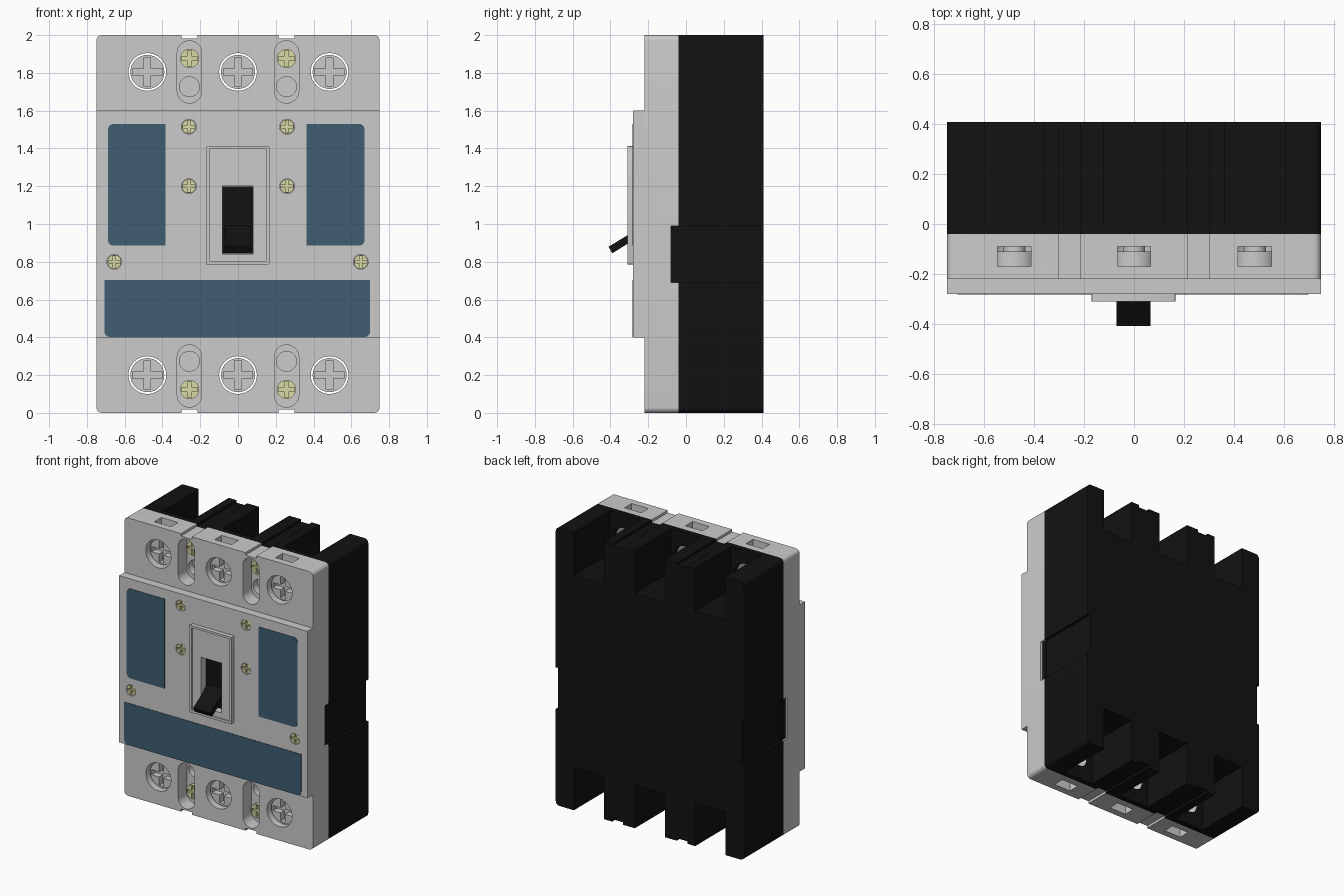
import bpy, bmesh, math

if "Cube" in bpy.data.objects:
    bpy.data.objects.remove(bpy.data.objects["Cube"])


def material(name, rgb):
    m = bpy.data.materials.new(name)
    m.diffuse_color = (*rgb, 1)
    m.use_nodes = True
    m.node_tree.nodes["Principled BSDF"].inputs["Base Color"].default_value = m.diffuse_color
    return m


BLACK = material("black_plastic", (0.006, 0.006, 0.006))
BLUE = material("blue_label", (0.05, 0.11, 0.165))
BRASS = material("pale_brass", (0.7, 0.7, 0.38))


def rrect(x0, x1, z0, z1, r=0, seg=6):
    """Rounded rectangle outline; r is one radius or four (TR, TL, BL, BR)."""
    radii = r if isinstance(r, tuple) else (r,) * 4
    corners = [(x1, z1, -1, -1), (x0, z1, 1, -1), (x0, z0, 1, 1), (x1, z0, -1, 1)]
    pts = []
    for i, ((x, z, sx, sz), q) in enumerate(zip(corners, radii)):
        if q == 0:
            pts.append((x, z))
            continue
        for k in range(seg + 1):
            a = math.pi / 2 * (i + k / seg)
            pts.append((x + sx * q + q * math.cos(a), z + sz * q + q * math.sin(a)))
    return pts


def circle(x, z, r, n=32):
    return [(x + r * math.cos(2 * math.pi * i / n), z + r * math.sin(2 * math.pi * i / n))
            for i in range(n)]


def prism(name, pts, a, b, mat=None, axis="y"):
    """Extrude an outline from a to b along y (xz outline) or x (yz outline)."""
    bm = bmesh.new()
    vs = [bm.verts.new((p, a, q) if axis == "y" else (a, p, q)) for p, q in pts]
    f = bm.faces.new(vs)
    ext = bmesh.ops.extrude_face_region(bm, geom=[f])["geom"]
    d = (0, b - a, 0) if axis == "y" else (b - a, 0, 0)
    bmesh.ops.translate(bm, vec=d, verts=[v for v in ext if isinstance(v, bmesh.types.BMVert)])
    bmesh.ops.recalc_face_normals(bm, faces=bm.faces)
    me = bpy.data.meshes.new(name)
    bm.to_mesh(me)
    bm.free()
    ob = bpy.data.objects.new(name, me)
    bpy.context.collection.objects.link(ob)
    if mat:
        me.materials.append(mat)
    return ob


def cut(ob, pts, a, b):
    """Subtract a prism along y from an object."""
    c = prism("cutter", pts, a, b)
    c.hide_render = True
    m = ob.modifiers.new("cut", "BOOLEAN")
    m.operation, m.solver, m.object = "DIFFERENCE", "EXACT", c
    bpy.context.view_layer.objects.active = ob
    bpy.ops.object.modifier_apply(modifier=m.name)
    bpy.data.objects.remove(c, do_unlink=True)


def screw(name, x, z, r, front, back, mat=None):
    """Round head with a cross recess."""
    s = prism(name, circle(x, z, r), front, back, mat)
    L, w = r * 0.86, r * 0.2
    cross = [(w, w), (w, L), (-w, L), (-w, w), (-L, w), (-L, -w),
             (-w, -w), (-w, -L), (w, -L), (w, -w), (L, -w), (L, w)]
    cut(s, [(x + p, z + q) for p, q in cross], front - 0.05, front + (back - front) * 0.6)
    return s


POLES = (-0.48, 0.0, 0.485)
ROWS = ((1.805, 1), (0.2, -1))      # terminal row height, direction to nearest end


def end_range(z_in, z_out, s):
    """Z range measured from the top end, mirrored to the bottom for s = -1."""
    return (z_in, z_out) if s > 0 else (2 - z_out, 2 - z_in)


# Main bodies
base = prism("base_housing", rrect(-0.75, 0.75, 0, 2, 0.03), -0.04, 0.41, BLACK)
cover = prism("front_cover", rrect(-0.75, 0.75, 0, 2, 0.03), -0.22, -0.04)
raised = prism("raised_cover", rrect(-0.75, 0.75, 0.4, 1.6), -0.28, -0.22)

for z, s in ROWS:
    for x in POLES:
        # Terminal bay, screw hole and wire-access pocket
        cut(base, rrect(x - 0.12, x + 0.12, *end_range(1.69, 2.1, s)), 0.0, 0.5)
        cut(base, circle(x, z, 0.1), -0.1, 0.05)
        cut(cover, circle(x, z, 0.1), -0.3, 0.0)
        cut(cover, rrect(x - 0.067, x + 0.067, *end_range(1.85, 2.1, s)), -0.17, -0.09)
        screw("terminal_screw", x, z, 0.09, -0.185, -0.11)
        prism("terminal_screw_shaft", circle(x, z, 0.045), -0.11, -0.02)
    for sx in (-1, 1):
        x = 0.257 * sx
        # End notches, screw recess with its blind hole, and cover screw
        notch = rrect(x - 0.043, x + 0.043, *end_range(1.982, 2.1, s))
        cut(base, notch, -0.1, 0.5)
        cut(cover, notch, -0.3, 0.0)
        lo, hi = end_range(1.64, 1.97, s)
        cut(cover, rrect(x - 0.065, x + 0.065, lo, hi, 0.0649, 8), -0.3, -0.12)
        cut(cover, circle(x, 1 + 0.727 * s, 0.053), -0.15, -0.07)
        screw("cover_screw", x, 1 + 0.876 * s, 0.05, -0.15, -0.12, BRASS)

# Side channels with forward black tabs
for sx in (-1, 1):
    side = lambda a, b: rrect(min(a * sx, b * sx), max(a * sx, b * sx), 0.69, 0.99)
    cut(base, side(0.73, 0.8), -0.1, 0.5)
    cut(cover, side(0.68, 0.8), -0.08, 0.0)
    prism("side_tab", side(0.68, 0.735), -0.08, -0.04, BLACK)

# Small front screws
for x, z in ((-0.26, 1.515), (0.26, 1.515), (-0.26, 1.2), (0.26, 1.2), (-0.655, 0.8), (0.65, 0.8)):
    cut(raised, circle(x, z, 0.039), -0.3, -0.25)
    screw("front_screw", x, z, 0.037, -0.278, -0.25, BRASS)

# Handle surround and slot
surround = prism("handle_surround", rrect(-0.17, 0.166, 0.785, 1.412, 0.008, 2), -0.31, -0.28)
cut(surround, rrect(-0.152, 0.15, 0.803, 1.396), -0.35, -0.302)
slot = rrect(-0.082, 0.08, 0.842, 1.2)
cut(surround, slot, -0.35, -0.2)
cut(raised, slot, -0.35, -0.2)
prism("handle_well", rrect(-0.081, 0.079, 0.843, 1.199), -0.25, -0.22, BLACK)

# Tilted toggle handle
prism("toggle_handle", [(-0.41, 0.88), (-0.39, 0.845), (-0.31, 0.895), (-0.24, 0.94),
                        (-0.24, 1.0), (-0.31, 0.94)], -0.07, 0.066, BLACK, axis="x")

# Blue label panels
R = 0.03
for name, outline in (
        ("left_label", rrect(-0.688, -0.385, 0.885, 1.53, (0, R, R, 0))),
        ("right_label", rrect(0.363, 0.67, 0.885, 1.53, (R, 0, 0, R))),
        ("lower_label", rrect(-0.708, 0.7, 0.402, 0.703, (0, 0, R, R)))):
    prism(name, outline, -0.283, -0.275, BLUE)

# Smooth only the curved walls
bpy.ops.object.select_all(action="SELECT")
bpy.ops.object.shade_smooth_by_angle(angle=math.radians(30))
